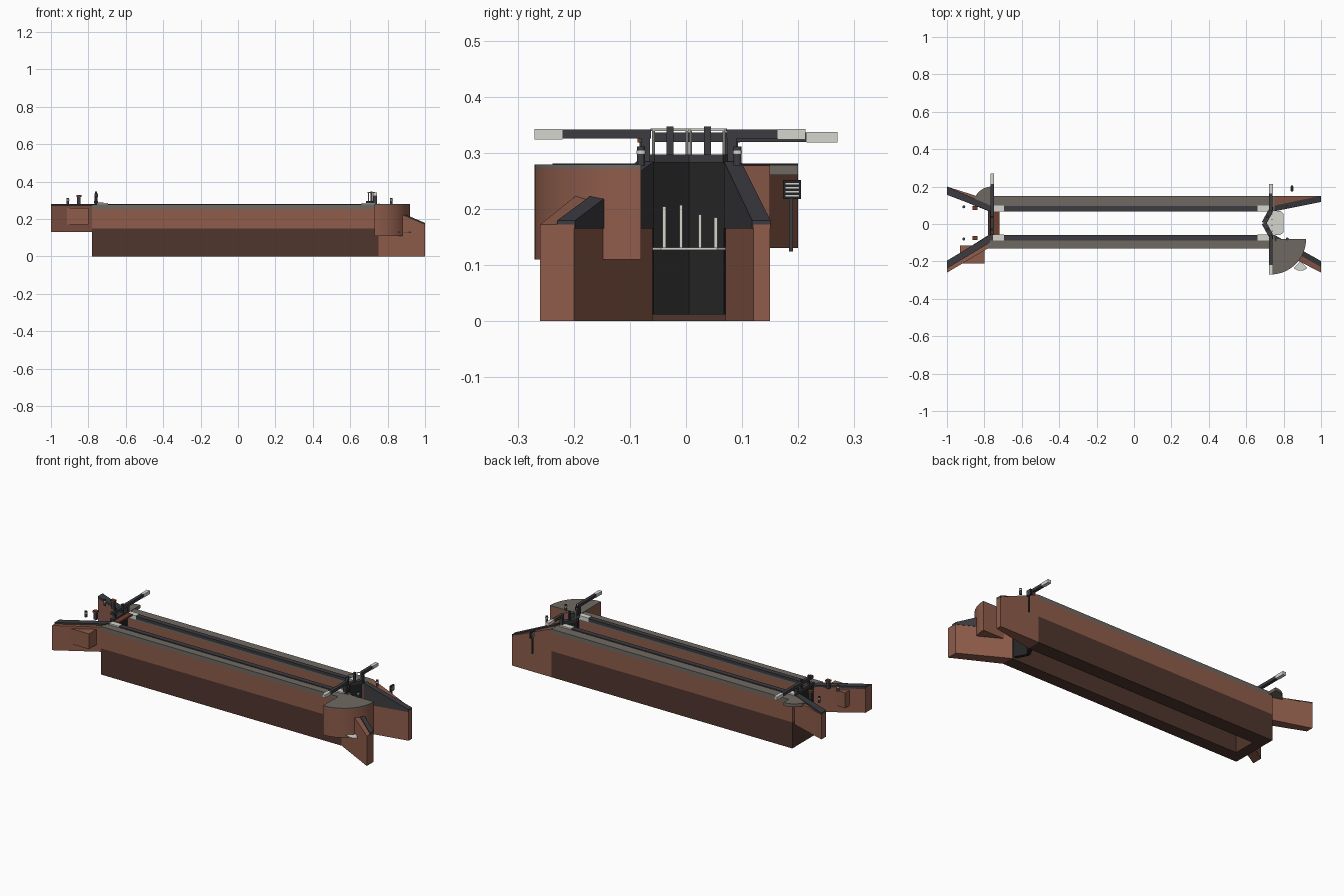
import bpy, bmesh, math
from mathutils import Vector

cube = bpy.data.objects.get("Cube")
if cube:
    bpy.data.objects.remove(cube, do_unlink=True)


def material(name, rgb):
    # sRGB bytes to linear
    lin = [((c / 255 + 0.055) / 1.055) ** 2.4 for c in rgb]
    m = bpy.data.materials.new(name)
    m.use_nodes = True
    m.diffuse_color = (*lin, 1)
    m.node_tree.nodes["Principled BSDF"].inputs["Base Color"].default_value = (*lin, 1)
    return m


BRICK = material("red_brick", (142, 92, 75))
WET = material("wet_brick", (80, 54, 45))
STONE = material("grey_stone", (112, 105, 98))
COPING = material("dark_coping", (60, 60, 65))
BLACK = material("black_timber", (36, 36, 36))
WHITE = material("white_paint", (214, 214, 208))
RUST = material("rust_brown", (112, 62, 44))


def prism(name, outline, z0, top, mat):
    """Extrude an xy outline upwards; top is a height or a function of x."""
    height = top if callable(top) else (lambda x: top)
    bm = bmesh.new()
    low = [bm.verts.new((x, y, z0)) for x, y in outline]
    high = [bm.verts.new((x, y, height(x))) for x, y in outline]
    bm.faces.new(low[::-1])
    bm.faces.new(high)
    n = len(outline)
    for i in range(n):
        j = (i + 1) % n
        bm.faces.new((low[i], low[j], high[j], high[i]))
    bmesh.ops.recalc_face_normals(bm, faces=bm.faces)
    mesh = bpy.data.meshes.new(name)
    bm.to_mesh(mesh)
    bm.free()
    mesh.materials.append(mat)
    ob = bpy.data.objects.new(name, mesh)
    bpy.context.collection.objects.link(ob)
    return ob


def box(name, x0, x1, y0, y1, z0, z1, mat):
    return prism(name, [(x0, y0), (x1, y0), (x1, y1), (x0, y1)], z0, z1, mat)


def post(name, x, y, r, z0, z1, mat, sides=12):
    ring = [(x + r * math.cos(i * math.tau / sides), y + r * math.sin(i * math.tau / sides))
            for i in range(sides)]
    return prism(name, ring, z0, z1, mat)


def quarter(name, x, y, r, start, z0, z1, mat):
    arc = [(x + r * math.cos(start + i * math.pi / 32), y + r * math.sin(start + i * math.pi / 32))
           for i in range(17)]
    ob = prism(name, [(x, y)] + arc, z0, z1, mat)
    bpy.ops.object.select_all(action="DESELECT")
    bpy.context.view_layer.objects.active = ob
    ob.select_set(True)
    bpy.ops.object.shade_smooth_by_angle(angle=math.radians(30))
    return ob


def strip(name, a, b, half, z0, z1, mat):
    """Upright board between two plan points."""
    a, b = Vector(a), Vector(b)
    d = (b - a).normalized() * half
    n = Vector((-d.y, d.x))
    return prism(name, [a - n, b - n, b + n, a + n], z0, z1, mat)


# Chamber walls: wet base, brick, stone cap, dark kerb and pale gate stones
for side, inner, outer in (("front", -0.06, -0.13), ("back", 0.07, 0.15)):
    s = 1 if outer > 0 else -1
    kerb = inner + s * 0.027
    box(side + "_wall_base", -0.78, 0.75, inner, outer, 0, 0.15, WET)
    box(side + "_wall", -0.78, 0.75, inner, outer, 0.15, 0.253, BRICK)
    box(side + "_wall_cap", -0.78, 0.75, inner, outer, 0.253, 0.276, STONE)
    box(side + "_kerb", -0.77, 0.74, inner - s * 0.002, kerb, 0.264, 0.281, COPING)
    for end, x0, x1 in (("upper", -0.755, -0.695), ("lower", 0.66, 0.735)):
        box(f"{side}_{end}_gate_stone", x0, x1, inner - s * 0.003, kerb + s * 0.002,
            0.262, 0.284, WHITE)


# Lower wing walls with sloping tops
def slope(x):
    return 0.277 - (x - 0.75) * 0.42


def slope_cap(x):
    return slope(x) + 0.007


prism("lower_front_wing", [(0.75, -0.06), (0.75, -0.13), (1, -0.26), (1, -0.2)], 0, slope, BRICK)
prism("lower_front_wing_coping", [(0.75, -0.058), (0.75, -0.088), (1, -0.23), (1, -0.198)],
      0.165, slope_cap, COPING)
prism("lower_back_wing", [(0.75, 0.07), (1, 0.12), (1, 0.15), (0.75, 0.15)], 0, slope, BRICK)
prism("lower_back_wing_coping", [(0.75, 0.068), (1, 0.118), (1, 0.151), (0.75, 0.098)],
      0.165, slope_cap, COPING)

# Upper wing walls with level tops
prism("upper_front_wing", [(-0.78, -0.06), (-0.78, -0.13), (-1, -0.26), (-1, -0.2)],
      0.13, 0.272, BRICK)
prism("upper_front_wing_coping", [(-0.77, -0.058), (-0.77, -0.1), (-1, -0.238), (-1, -0.196)],
      0.268, 0.281, COPING)
prism("upper_back_wing", [(-0.78, 0.07), (-0.78, 0.13), (-1, 0.2), (-1, 0.158)],
      0.13, 0.272, BRICK)
prism("upper_back_wing_coping", [(-0.77, 0.068), (-0.77, 0.1), (-1, 0.2), (-1, 0.156)],
      0.268, 0.281, COPING)
box("upper_wing_buttress", -0.93, -0.8, -0.21, -0.115, 0.17, 0.258, BRICK)

# Rounded gate platforms
quarter("lower_platform", 0.73, -0.08, 0.19, -math.pi / 2, 0.11, 0.272, BRICK)
quarter("lower_platform_top", 0.73, -0.08, 0.19, -math.pi / 2, 0.272, 0.279, STONE)
quarter("upper_platform_top", -0.76, 0.1, 0.1, math.pi / 2, 0.26, 0.278, STONE)

# Lower mitre gates with rails, paddle posts and balance beams
apex = Vector((0.695, 0.005))
for side, y in (("front", -0.062), ("back", 0.072)):
    s = 1 if y > 0 else -1
    hinge = Vector((0.732, y))
    strip(side + "_gate_leaf", hinge, apex, 0.009, 0.012, 0.283, BLACK)
    strip(side + "_gate_top", hinge, apex, 0.013, 0.283, 0.297, COPING)
    strip(side + "_gate_rail", hinge, apex, 0.002, 0.339, 0.343, WHITE)
    for t in (0.06, 0.95):
        p = hinge.lerp(apex, t)
        post(side + "_rail_post", p.x, p.y, 0.0025, 0.29, 0.341, WHITE, 8)
    p = hinge.lerp(apex, 0.5)
    box(side + "_paddle_post", p.x - 0.006, p.x + 0.006, p.y - 0.006, p.y + 0.006,
        0.29, 0.347, COPING)
    box(side + "_heel_post", 0.722, 0.742, y + s * 0.002, y + s * 0.018, 0.27, 0.326, COPING)
    tip = -0.27 if s < 0 else 0.213
    box(side + "_lower_beam", 0.723, 0.741, y, tip - s * 0.05, 0.325, 0.341, COPING)
    box(side + "_lower_beam_end", 0.722, 0.742, tip - s * 0.05, tip, 0.324, 0.342, WHITE)

# Upper sill, single gate and its beam
box("upper_sill", -0.78, -0.72, -0.06, 0.07, 0, 0.13, WET)
box("upper_gate", -0.768, -0.75, -0.06, 0.07, 0.12, 0.29, BLACK)
box("upper_gate_walkway", -0.75, -0.718, -0.058, 0.068, 0.278, 0.288, RUST)
box("upper_gate_top", -0.77, -0.748, -0.06, 0.07, 0.285, 0.297, COPING)
box("upper_heel_post", -0.768, -0.75, 0.07, 0.088, 0.27, 0.32, COPING)
box("upper_beam", -0.767, -0.749, -0.06, 0.215, 0.319, 0.336, COPING)
box("upper_beam_end", -0.768, -0.748, 0.215, 0.27, 0.318, 0.337, WHITE)
for y in (-0.03, 0.037):
    box("upper_paddle_post", -0.764, -0.754, y - 0.005, y + 0.005, 0.29, 0.347, COPING)

# Leaking water: foam sheet and jets
prism("foam", [(0.735, -0.06), (0.78, -0.06), (0.8, -0.045), (0.8, 0.055), (0.785, 0.07),
               (0.735, 0.07), (0.7, 0.005)], 0.127, 0.131, WHITE)
for y, z in ((-0.039, 0.204), (-0.009, 0.207), (0.025, 0.19), (0.053, 0.185)):
    box("water_jet", 0.735, 0.74, y - 0.003, y + 0.003, 0.13, z, WHITE)
quarter("wing_foam", 0.89, -0.2, 0.05, -math.pi * 0.75, 0.127, 0.131, WHITE)

# Mooring bollards with pale bands
for x, y in ((-0.91, -0.08), (-0.91, 0.092), (0.82, -0.08), (0.82, 0.092)):
    post("bollard", x, y, 0.007, 0.277, 0.311, COPING)
    post("bollard_band", x, y, 0.008, 0.298, 0.304, WHITE)

# Ground paddle stands
for y in (-0.075, 0.085):
    box("paddle_stand", -0.86, -0.842, y - 0.008, y + 0.008, 0.277, 0.318, COPING)
    box("paddle_stand_cap", -0.864, -0.838, y - 0.011, y + 0.011, 0.318, 0.327, RUST)

# Notice board on a pole, with pale rows
box("notice_pole", 0.841, 0.849, 0.184, 0.191, 0.124, 0.225, COPING)
box("notice_board", 0.84, 0.85, 0.173, 0.205, 0.218, 0.251, BLACK)
for i in range(4):
    z = 0.222 + i * 0.007
    box("notice_row", 0.838, 0.852, 0.177, 0.201, z, z + 0.003, WHITE)
